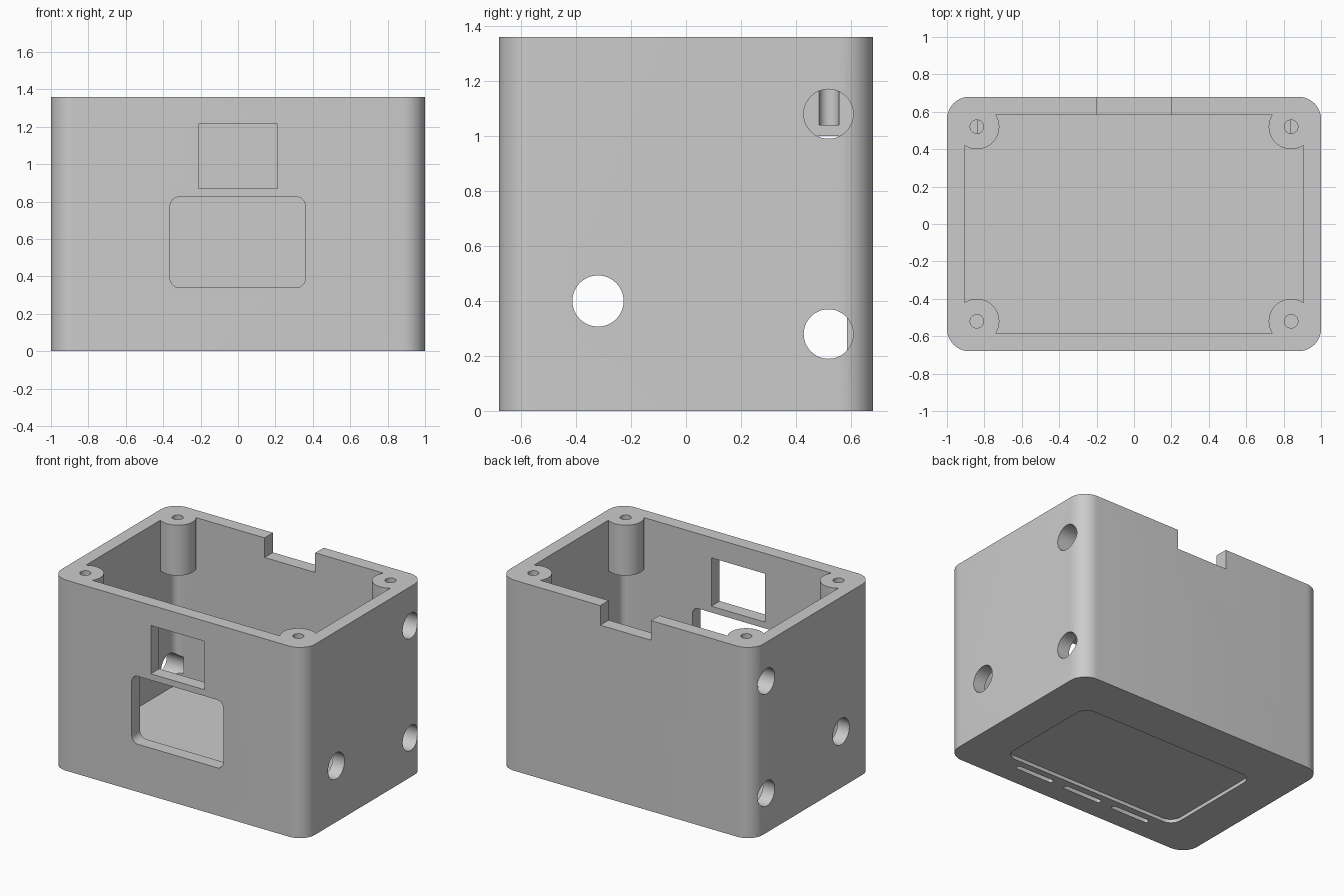
import bpy, bmesh, math
from mathutils import Matrix

cube = bpy.data.objects.get("Cube")
if cube:
    bpy.data.objects.remove(cube, do_unlink=True)

HEIGHT, FLOOR = 1.36, 0.12
POST_X, POST_Y = 0.84, 0.52


def new_object(name, bm):
    bmesh.ops.recalc_face_normals(bm, faces=bm.faces)
    mesh = bpy.data.meshes.new(name)
    bm.to_mesh(mesh)
    bm.free()
    obj = bpy.data.objects.new(name, mesh)
    bpy.context.collection.objects.link(obj)
    return obj


def block(name, x0, x1, y0, y1, z0, z1, radius=0, axis="Z", steps=10):
    """Box with the four edges along one axis rounded."""
    bm = bmesh.new()
    bmesh.ops.create_cube(bm, size=1)
    size = (x1 - x0, y1 - y0, z1 - z0)
    mid = ((x0 + x1) / 2, (y0 + y1) / 2, (z0 + z1) / 2)
    bmesh.ops.scale(bm, vec=size, verts=bm.verts)
    bmesh.ops.translate(bm, vec=mid, verts=bm.verts)
    if radius:
        i = "XYZ".index(axis)
        edges = [e for e in bm.edges
                 if abs(e.verts[0].co[i] - e.verts[1].co[i]) > size[i] / 2]
        bmesh.ops.bevel(bm, geom=edges, offset=radius, offset_type="OFFSET",
                        segments=steps, profile=0.5, affect="EDGES")
    return new_object(name, bm)


def rod(name, centre, radius, length, along_x=False):
    """Cylinder centred on a point, upright or along x."""
    bm = bmesh.new()
    turn = Matrix.Rotation(math.pi / 2, 4, "Y") if along_x else Matrix()
    bmesh.ops.create_cone(bm, cap_ends=True, segments=48, radius1=radius,
                          radius2=radius, depth=length,
                          matrix=Matrix.Translation(centre) @ turn)
    return new_object(name, bm)


def combine(target, tool, operation="DIFFERENCE"):
    mod = target.modifiers.new("combine", "BOOLEAN")
    mod.operation = operation
    mod.solver = "EXACT"
    mod.object = tool
    bpy.context.view_layer.objects.active = target
    bpy.ops.object.modifier_apply(modifier=mod.name)
    bpy.data.objects.remove(tool, do_unlink=True)


# Open box with rounded vertical corners
case = block("enclosure_body", -1, 1, -0.68, 0.68, 0, HEIGHT, 0.12)
combine(case, block("cavity", -0.907, 0.907, -0.585, 0.585, FLOOR, 1.6, 0.05))

# Corner screw posts, hanging from the rim
corners = [(sx, sy) for sx in (-1, 1) for sy in (-1, 1)]
for sx, sy in corners:
    post = rod("post", (sx * POST_X, sy * POST_Y, (1 + HEIGHT) / 2), 0.12, HEIGHT - 1)
    combine(case, post, "UNION")
for sx, sy in corners:
    combine(case, rod("screw_hole", (sx * POST_X, sy * POST_Y, 1.24), 0.036, 0.4))

# Round holes in both side walls
for sx in (-1, 1):
    for y, z, r in ((0.518, 1.08, 0.09), (0.518, 0.28, 0.09), (-0.32, 0.4, 0.093)):
        combine(case, rod("side_hole", (sx * (POST_X + 0.2), y, z), r, 0.4, True))

# Front windows: square above, rounded below
combine(case, block("upper_window", -0.212, 0.21, -0.8, -0.5, 0.87, 1.215))
combine(case, block("lower_window", -0.363, 0.36, -0.8, -0.5, 0.34, 0.825, 0.05, "Y"))

# Notch in the back rim
combine(case, block("back_notch", -0.2, 0.2, 0.5, 0.8, 1.22, 1.6))

# Underside: shallow recess and three blind slots
combine(case, block("base_recess", -0.7, 0.7, -0.45, 0.345, -0.1, 0.025, 0.08))
for x in (-0.4, 0, 0.4):
    combine(case, block("base_slot", x - 0.15, x + 0.15, -0.535, -0.5, -0.1, 0.05, 0.015, "Z", 4))

# Grey plastic
grey = bpy.data.materials.new("grey_plastic")
grey.use_nodes = True
colour = (0.6, 0.6, 0.6, 1)
grey.diffuse_color = colour
grey.node_tree.nodes["Principled BSDF"].inputs["Base Color"].default_value = colour
case.data.materials.clear()
case.data.materials.append(grey)
for face in case.data.polygons:
    face.material_index = 0

bpy.ops.object.select_all(action="DESELECT")
case.select_set(True)
bpy.context.view_layer.objects.active = case
bpy.ops.object.shade_smooth_by_angle(angle=math.radians(30))
